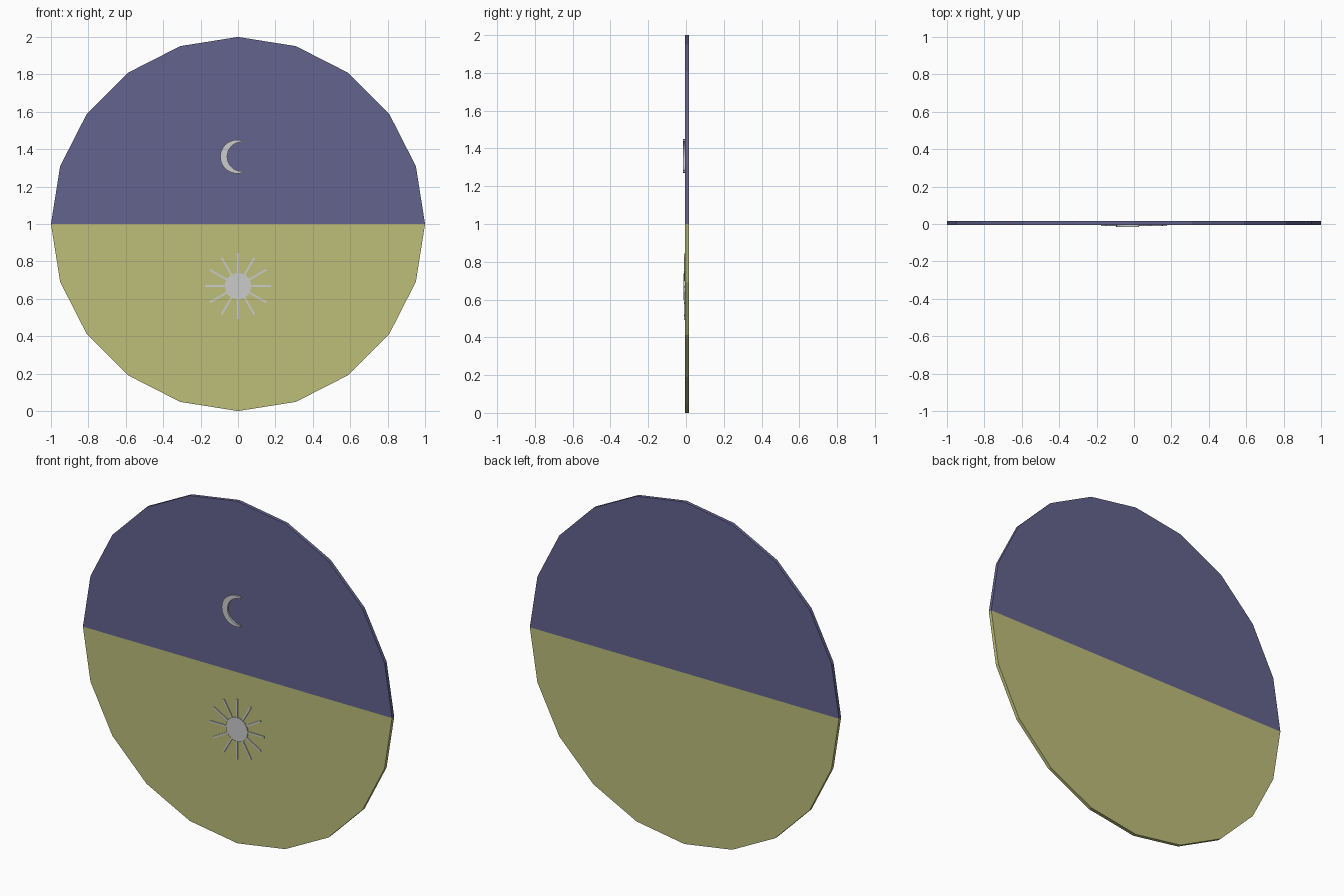
import bpy, bmesh
from math import sin, cos, pi, radians

if "Cube" in bpy.data.objects:
    bpy.data.objects.remove(bpy.data.objects["Cube"])

BACK, FRONT = 0.015, -0.005   # disc faces


def material(name, color):
    m = bpy.data.materials.new(name)
    m.diffuse_color = (*color, 1)
    m.use_nodes = True
    m.node_tree.nodes["Principled BSDF"].inputs["Base Color"].default_value = m.diffuse_color
    return m


def prism(name, outlines, y0, y1, mat=None):
    """Extrude one or more x-z outlines from y0 (back) to y1 (front)."""
    bm = bmesh.new()
    for pts in outlines:
        face = bm.faces.new([bm.verts.new((x, y0, z)) for x, z in pts])
        new = bmesh.ops.extrude_face_region(bm, geom=[face])["geom"]
        verts = [g for g in new if isinstance(g, bmesh.types.BMVert)]
        bmesh.ops.translate(bm, verts=verts, vec=(0, y1 - y0, 0))
    bmesh.ops.recalc_face_normals(bm, faces=bm.faces)
    me = bpy.data.meshes.new(name)
    bm.to_mesh(me)
    bm.free()
    ob = bpy.data.objects.new(name, me)
    bpy.context.collection.objects.link(ob)
    if mat:
        me.materials.append(mat)
    return ob


def arc(cx, cz, r, a0, a1, n):
    return [(cx + r * cos(a0 + (a1 - a0) * i / n),
             cz + r * sin(a0 + (a1 - a0) * i / n)) for i in range(n + 1)]


# Two halves of the 20-sided dial
prism("night_half", [arc(0, 1, 1, 0, pi, 10)], BACK, FRONT,
      material("night_blue", (0.127, 0.127, 0.275)))
prism("day_half", [arc(0, 1, 1, pi, 2 * pi, 10)], BACK, FRONT,
      material("day_yellow", (0.51, 0.51, 0.195)))

# Crescent: outer arc, then inner arc back
outer = arc(-0.005, 1.36, 0.09, radians(70), radians(290), 20)
inner = arc(0.02, 1.36, 0.078, radians(274), radians(86), 18)
prism("moon", [outer + inner], FRONT, -0.015)

# Sun centre and twelve rays
SUN_Z = 0.668
prism("sun_centre", [arc(0, SUN_Z, 0.07, 0, 2 * pi, 32)[:-1]], FRONT, -0.012)
rays = []
for i in range(12):
    c, s = cos(i * pi / 6), sin(i * pi / 6)
    box = [(0.06, -0.005), (0.176, -0.005), (0.176, 0.005), (0.06, 0.005)]
    rays.append([(u * c - v * s, SUN_Z + u * s + v * c) for u, v in box])
prism("sun_rays", rays, FRONT, -0.010)
